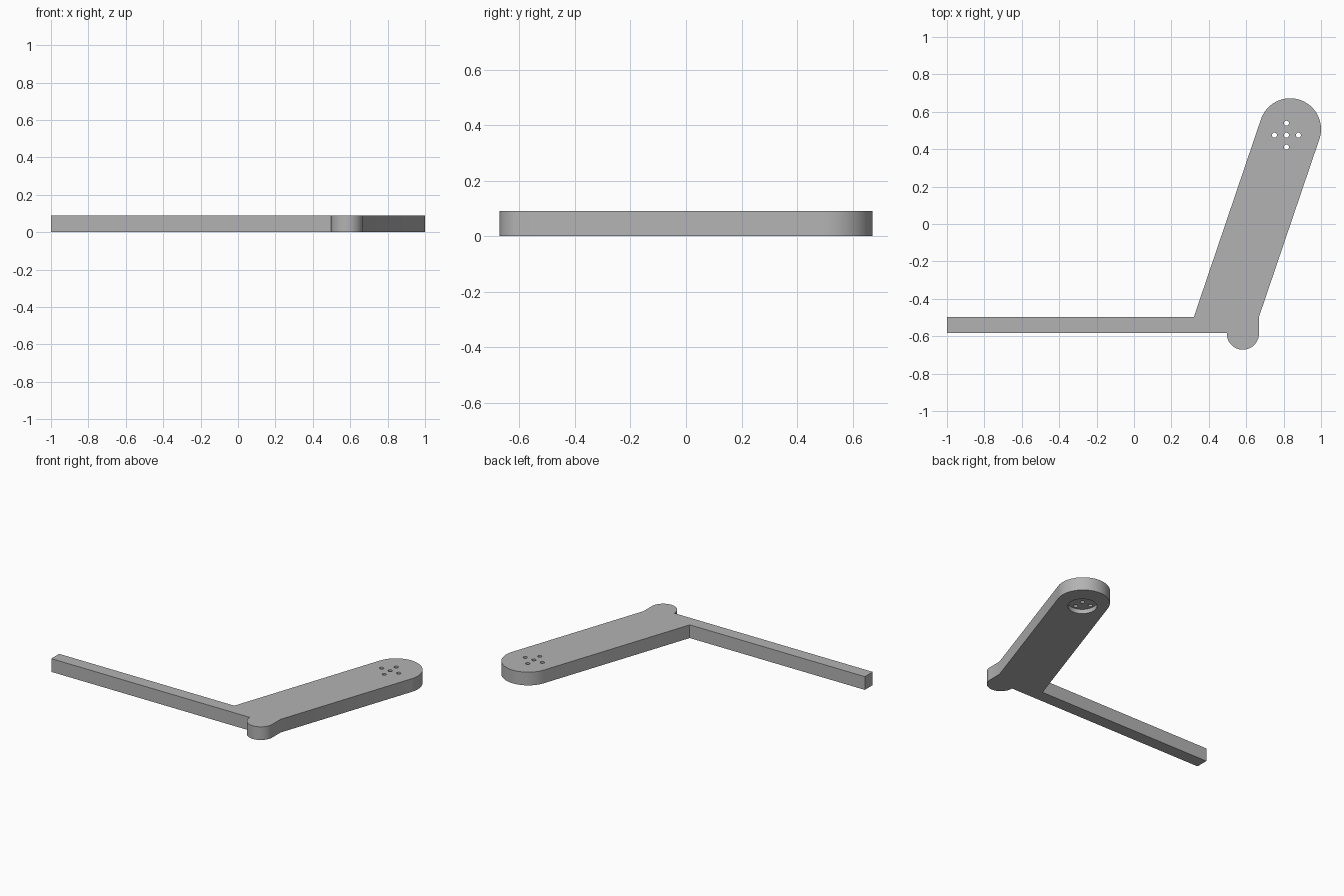
import bpy, bmesh, math

if "Cube" in bpy.data.objects:
    bpy.data.objects.remove(bpy.data.objects["Cube"])

THICK = 0.09
HOLE_CENTRE = (0.815, 0.475)

grey = bpy.data.materials.new("grey")
grey.diffuse_color = (0.45, 0.45, 0.45, 1)
grey.use_nodes = True
grey.node_tree.nodes["Principled BSDF"].inputs["Base Color"].default_value = grey.diffuse_color


def arc(cx, cy, r, start, end, steps):
    """Points on a circle, angles in degrees."""
    angles = [math.radians(start + (end - start) * i / steps) for i in range(steps + 1)]
    return [(cx + r * math.cos(a), cy + r * math.sin(a)) for a in angles]


def prism(name, outline, z0, z1):
    """Extrude a flat outline between two heights."""
    bm = bmesh.new()
    base = bm.faces.new([bm.verts.new((x, y, z0)) for x, y in outline])
    top = bmesh.ops.extrude_face_region(bm, geom=[base])["geom"]
    bmesh.ops.translate(bm, vec=(0, 0, z1 - z0),
                        verts=[v for v in top if isinstance(v, bmesh.types.BMVert)])
    bmesh.ops.recalc_face_normals(bm, faces=bm.faces)
    mesh = bpy.data.meshes.new(name)
    bm.to_mesh(mesh)
    bm.free()
    mesh.materials.append(grey)
    obj = bpy.data.objects.new(name, mesh)
    bpy.context.collection.objects.link(obj)
    return obj


def cut(target, cx, cy, r, z0, z1, steps):
    """Drill a round hole and discard the cutter."""
    cutter = prism("cutter", arc(cx, cy, r, 0, 360, steps)[:-1], z0, z1)
    cutter.hide_render = True
    mod = target.modifiers.new("cut", 'BOOLEAN')
    mod.operation, mod.solver, mod.object = 'DIFFERENCE', 'EXACT', cutter
    bpy.ops.object.modifier_apply(modifier=mod.name)
    bpy.data.objects.remove(cutter)


# Lever plate: thin bar, pivot lobe, slanted arm with a rounded end
tilt = math.degrees(math.atan2(1, 3))
outline = [(-1, -0.497), (-1, -0.582), (0.496, -0.582)]
outline += arc(0.582, -0.586, 0.086, 180, 360, 32)
outline += [(0.668, -0.497)]
outline += arc(0.835, 0.507, 0.165, -tilt, 180 - tilt, 48)
outline += [(0.32, -0.497)]
lever = prism("lever_plate", outline, 0, THICK)
bpy.context.view_layer.objects.active = lever
lever.select_set(True)

# Round recess underneath and a cross of five screw holes
hx, hy = HOLE_CENTRE
cut(lever, hx, hy, 0.09, -0.05, 0.03, 48)
for dx, dy in [(0, 0), (1, 0), (-1, 0), (0, 1), (0, -1)]:
    cut(lever, hx + dx * 0.064, hy + dy * 0.064, 0.0135, -0.05, THICK + 0.05, 20)

bpy.ops.object.shade_smooth_by_angle(angle=math.radians(30))
